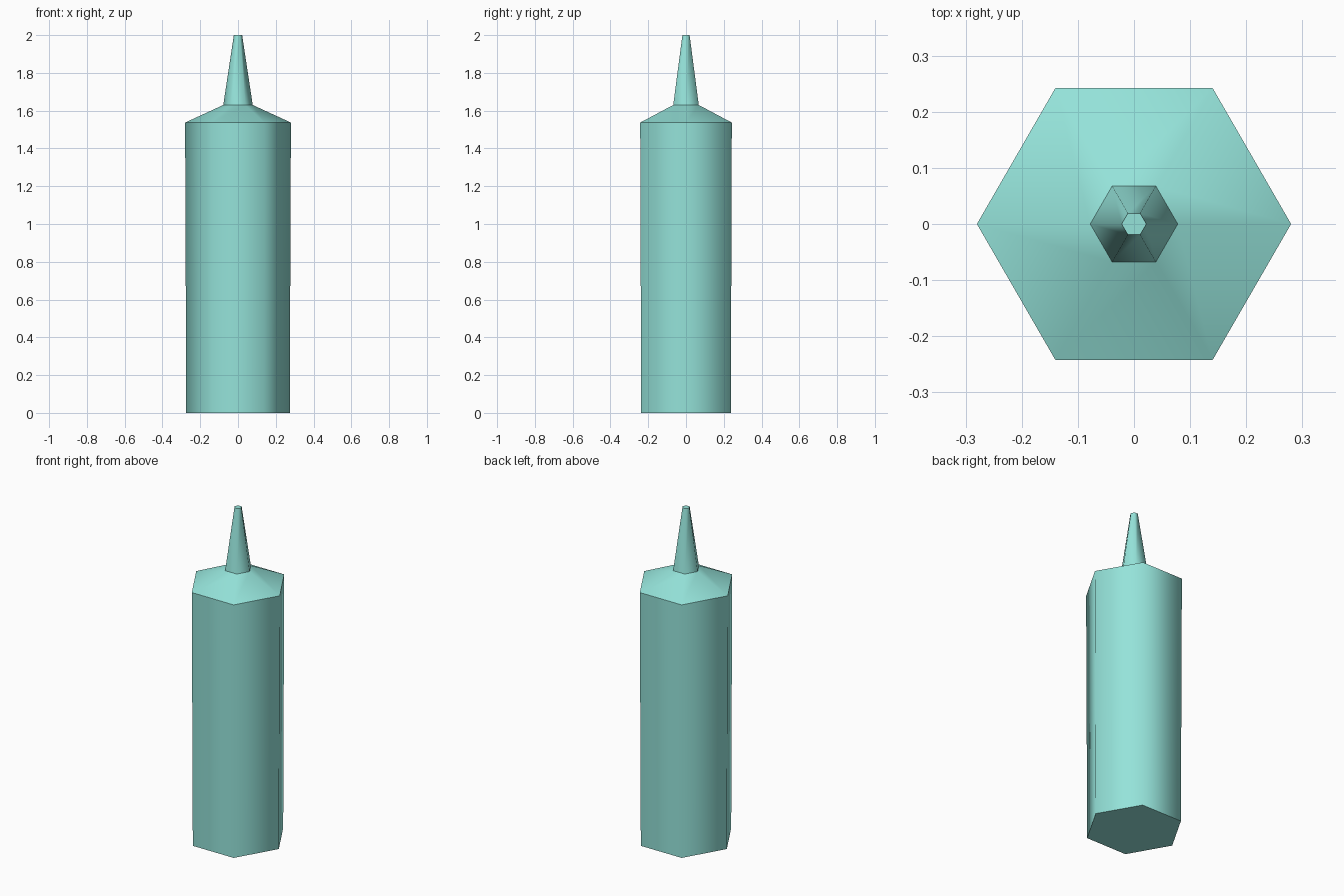
import bpy, bmesh
from math import cos, sin, pi

if "Cube" in bpy.data.objects:
    bpy.data.objects.remove(bpy.data.objects["Cube"])

SIDES = 6

mat = bpy.data.materials.new("teal_plastic")
mat.diffuse_color = (0.30, 0.77, 0.70, 1)
mat.use_nodes = True
mat.node_tree.nodes["Principled BSDF"].inputs["Base Color"].default_value = mat.diffuse_color


def loft(name, profile, cap_bottom=False, cap_top=False):
    """Six-sided loft through (radius, z) rings; smooth round the sides, sharp at the rings."""
    bm = bmesh.new()
    rings = [[bm.verts.new((r * cos(2 * pi * i / SIDES), r * sin(2 * pi * i / SIDES), z))
              for i in range(SIDES)] for r, z in profile]
    for low, high in zip(rings, rings[1:]):
        for i in range(SIDES):
            j = (i + 1) % SIDES
            bm.faces.new((low[i], low[j], high[j], high[i])).smooth = True
    if cap_bottom:
        bm.faces.new(rings[0][::-1])
    if cap_top:
        bm.faces.new(rings[-1])
    for ring in rings:
        for i in range(SIDES):
            bm.edges.get((ring[i], ring[(i + 1) % SIDES])).smooth = False
    mesh = bpy.data.meshes.new(name)
    bm.to_mesh(mesh)
    bm.free()
    mesh.materials.append(mat)
    obj = bpy.data.objects.new(name, mesh)
    bpy.context.collection.objects.link(obj)
    return obj


# Bottle body with sloping shoulder, open where the nozzle joins
loft("bottle_body", [(0.274, 0), (0.28, 1.537), (0.078, 1.63)], cap_bottom=True)

# Tapered nozzle with closed tip
loft("nozzle", [(0.078, 1.63), (0.022, 2.0)], cap_top=True)
